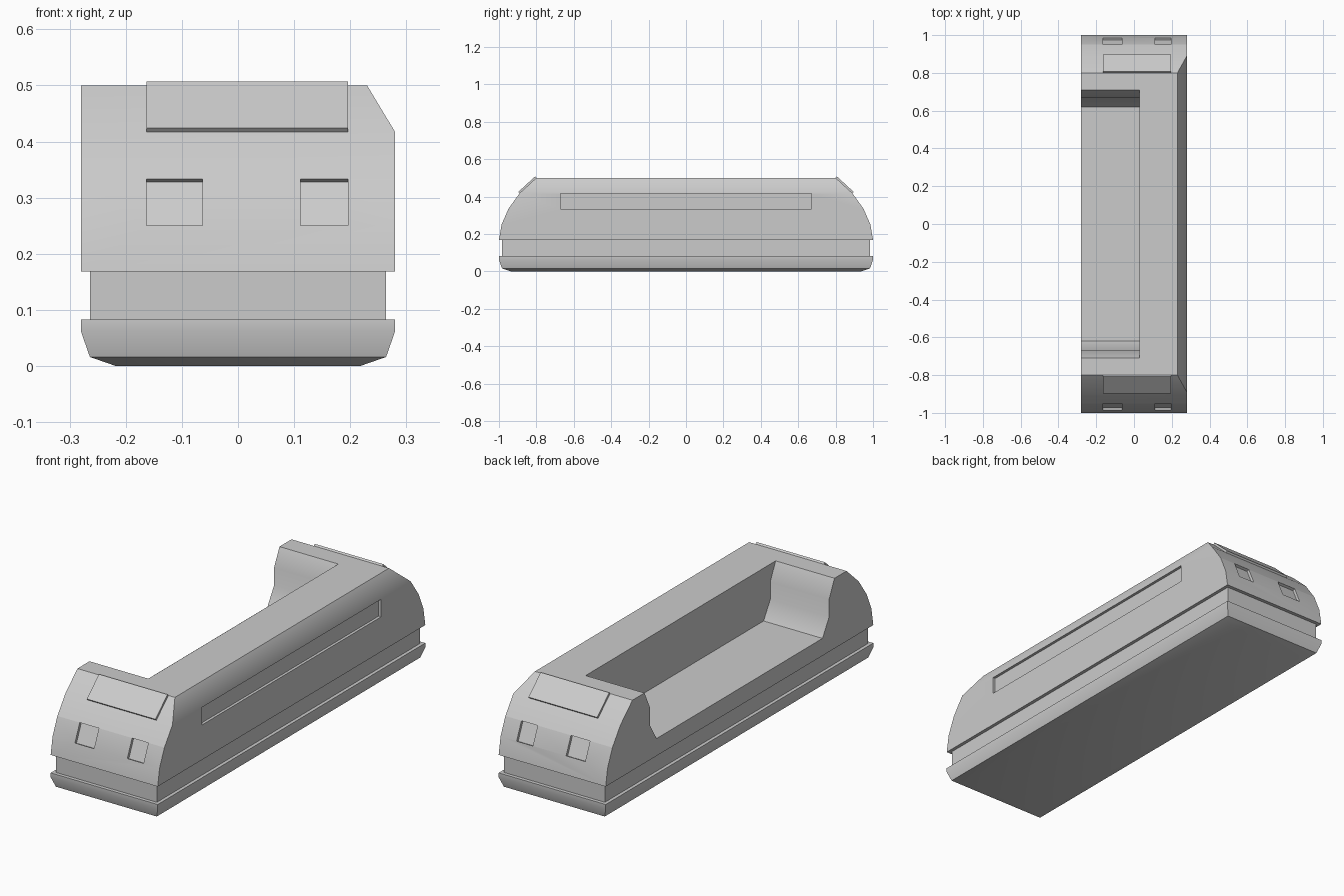
import bpy, bmesh, math
from mathutils import Vector

if "Cube" in bpy.data.objects:
    bpy.data.objects.remove(bpy.data.objects["Cube"])


def make_object(name, bm):
    bmesh.ops.recalc_face_normals(bm, faces=bm.faces)
    mesh = bpy.data.meshes.new(name)
    bm.to_mesh(mesh)
    bm.free()
    ob = bpy.data.objects.new(name, mesh)
    bpy.context.collection.objects.link(ob)
    return ob


def prism_bm(profile, x0, x1):
    """Extrude a (y, z) profile along x."""
    bm = bmesh.new()
    a = [bm.verts.new((x0, y, z)) for y, z in profile]
    b = [bm.verts.new((x1, y, z)) for y, z in profile]
    bm.faces.new(a)
    bm.faces.new(b[::-1])
    n = len(a)
    for i in range(n):
        j = (i + 1) % n
        bm.faces.new((a[i], b[i], b[j], a[j]))
    return bm


def stacked_rings(name, rings):
    """Loft rectangles given as (half x, half y, z)."""
    bm = bmesh.new()
    loops = [[bm.verts.new((sx * x, sy * y, z))
              for sx, sy in ((-1, -1), (1, -1), (1, 1), (-1, 1))]
             for x, y, z in rings]
    for lo, hi in zip(loops, loops[1:]):
        for i in range(4):
            j = (i + 1) % 4
            bm.faces.new((lo[i], lo[j], hi[j], hi[i]))
    bm.faces.new(loops[0][::-1])
    bm.faces.new(loops[-1])
    return make_object(name, bm)


def slab(p, q, inner, outer, side):
    """Profile of a plate lying along the edge p-q of the end curve."""
    p, q = Vector(p), Vector(q)
    d = (q - p).normalized()
    n = Vector((d.y, -d.x))
    pts = (p - n * inner, p + n * outer, q + n * outer, q - n * inner)
    return [(side * v.x, v.y) for v in pts]


def smooth(ob, degrees=35):
    bpy.ops.object.select_all(action='DESELECT')
    ob.select_set(True)
    bpy.context.view_layer.objects.active = ob
    bpy.ops.object.shade_smooth_by_angle(angle=math.radians(degrees))


def cut(ob, bm):
    cutter = make_object("cutter", bm)
    cutter.hide_render = True
    mod = ob.modifiers.new("cut", 'BOOLEAN')
    mod.operation, mod.solver, mod.object = 'DIFFERENCE', 'EXACT', cutter
    bpy.context.view_layer.objects.active = ob
    bpy.ops.object.modifier_apply(modifier=mod.name)
    bpy.data.objects.remove(cutter)


def mirrored(half):
    return half + [(-y, z) for y, z in reversed(half)]


# Upper body with rounded ends and a long chamfer on the right top edge
curve = [(1.0, 0.168), (0.986, 0.25), (0.95, 0.333), (0.89, 0.417), (0.8, 0.5)]
bm = prism_bm(mirrored(curve), -0.28, 0.28)
geom = bm.verts[:] + bm.edges[:] + bm.faces[:]
res = bmesh.ops.bisect_plane(bm, geom=geom, plane_co=(0.28, 0, 0.417),
                             plane_no=(0.083, 0, 0.05), clear_outer=True)
bmesh.ops.remove_doubles(bm, verts=bm.verts, dist=1e-5)
bmesh.ops.holes_fill(bm, edges=[e for e in bm.edges if e.is_boundary], sides=0)
body = make_object("upper_body", bm)

# Open bay on the left side with stepped sloping end walls
bay = [(0.62, 0.25), (0.67, 0.333), (0.67, 0.417), (0.71, 0.5), (0.71, 0.6)]
cut(body, prism_bm(mirrored(bay), -0.4, 0.028))

# Long slot on the right side
cut(body, prism_bm(mirrored([(0.67, 0.333), (0.67, 0.416)]), 0.267, 0.35))

for side, label in ((-1, "front"), (1, "back")):
    # Recessed lamp windows
    for x0, x1 in ((-0.163, -0.063), (0.111, 0.196)):
        cut(body, prism_bm(slab(curve[1], curve[2], 0.013, 0.03, side), x0, x1))
    # Raised sloping plate
    make_object(label + "_plate",
                prism_bm(slab(curve[3], curve[4], 0.01, 0.01, side), -0.163, 0.196))
smooth(body)

# Recessed band below the body
stacked_rings("middle_band", [(0.264, 0.983, 0.083), (0.264, 0.983, 0.168)])

# Base tray with tapered underside
base = stacked_rings("base", [(0.218, 0.938, 0), (0.264, 0.984, 0.016),
                              (0.28, 1.0, 0.062), (0.28, 1.0, 0.083)])
smooth(base)
